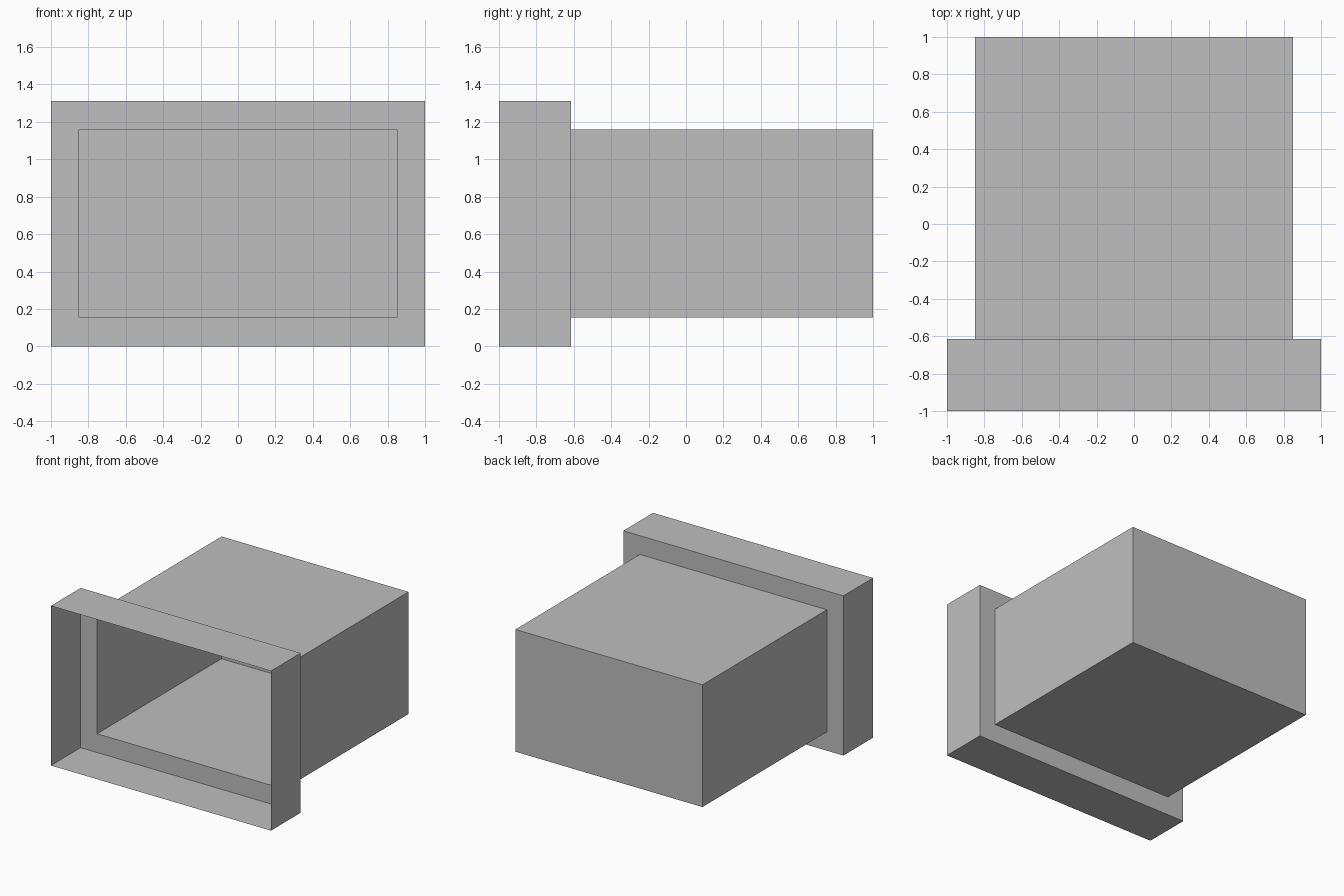
import bpy
import bmesh

cube = bpy.data.objects.get("Cube")
if cube:
    bpy.data.objects.remove(cube, do_unlink=True)

grey = bpy.data.materials.new("plain grey")
grey.use_nodes = True
colour = (0.52, 0.52, 0.52, 1)
grey.diffuse_color = colour
grey.node_tree.nodes["Principled BSDF"].inputs["Base Color"].default_value = colour

MID_Z = 0.656
FRONT, STEP, BACK = -1.0, -0.615, 1.0
COLLAR = (1.0, 0.656)     # half width, half height
BODY = (0.85, 0.502)


def ring(bm, size, y):
    """Rectangle of four vertices facing the front."""
    w, h = size
    return [bm.verts.new((sx * w, y, MID_Z + sz * h))
            for sx, sz in ((-1, -1), (1, -1), (1, 1), (-1, 1))]


# Thin open-fronted shell: wide collar, step, narrower body, closed back
bm = bmesh.new()
rings = [ring(bm, COLLAR, FRONT), ring(bm, COLLAR, STEP),
         ring(bm, BODY, STEP), ring(bm, BODY, BACK)]
for a, b in zip(rings, rings[1:]):
    for i in range(4):
        j = (i + 1) % 4
        bm.faces.new((a[i], a[j], b[j], b[i]))
bm.faces.new(reversed(rings[-1]))

mesh = bpy.data.meshes.new("stepped_open_box")
bm.to_mesh(mesh)
bm.free()
mesh.materials.append(grey)
box = bpy.data.objects.new("stepped_open_box", mesh)
bpy.context.collection.objects.link(box)
